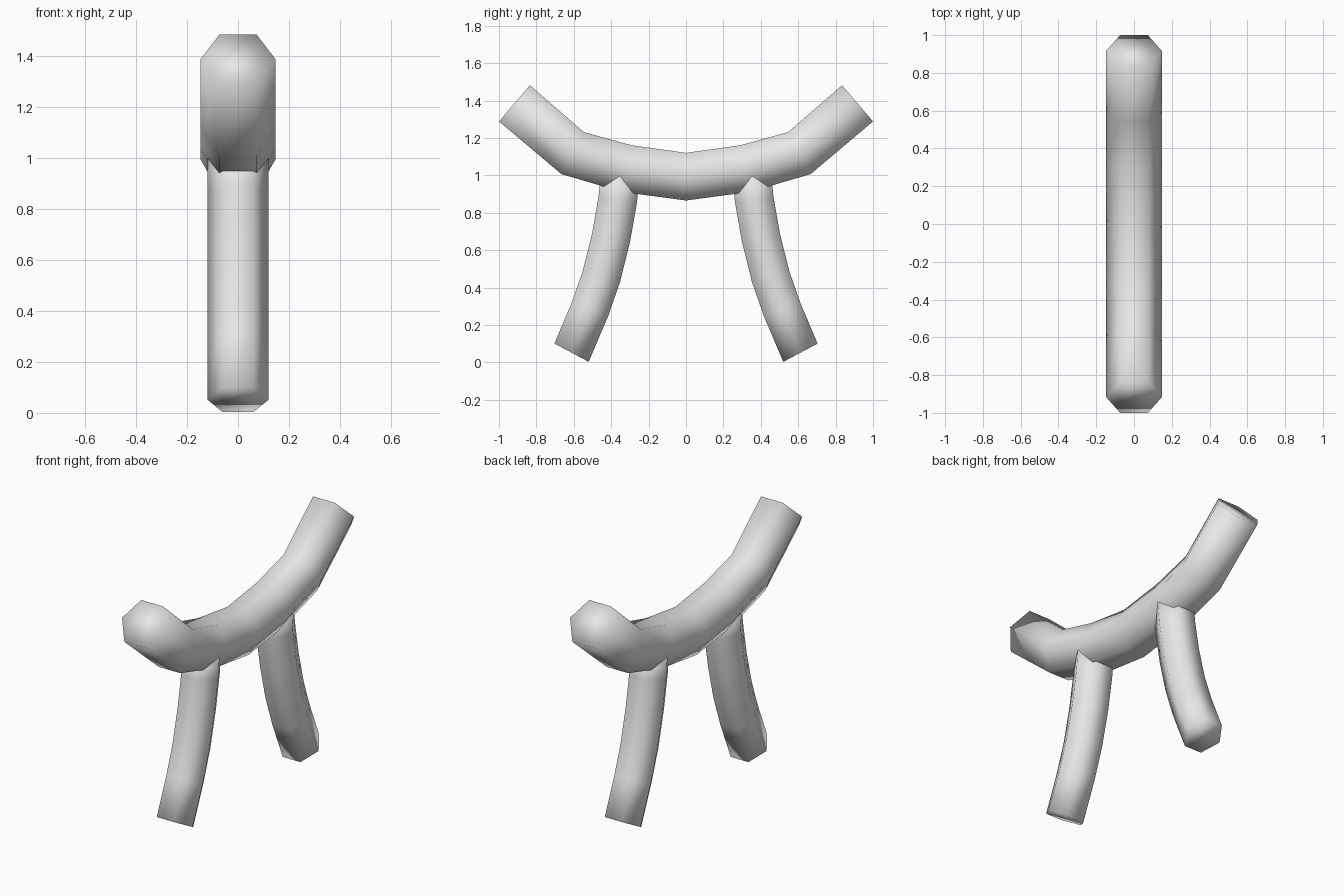
import bpy, bmesh, math
from mathutils import Vector

if "Cube" in bpy.data.objects:
    bpy.data.objects.remove(bpy.data.objects["Cube"], do_unlink=True)

grey = bpy.data.materials.new("plain_grey")
grey.diffuse_color = (0.8, 0.8, 0.8, 1)
grey.use_nodes = True
grey.node_tree.nodes["Principled BSDF"].inputs["Base Color"].default_value = (0.8, 0.8, 0.8, 1)

SIDES = 6


def tube(name, path, radius, start_tangent=None):
    """Capped six-sided tube along a (y, z) path, smooth all over."""
    pts = [Vector((0, y, z)) for y, z in path]
    steps = [(b - a).normalized() for a, b in zip(pts, pts[1:])]
    tangents = [steps[0]] + [(a + b).normalized() for a, b in zip(steps, steps[1:])] + [steps[-1]]
    if start_tangent:
        tangents[0] = Vector((0, *start_tangent)).normalized()
    across = Vector((1, 0, 0))
    bm = bmesh.new()
    rings = []
    for p, t in zip(pts, tangents):
        up = t.cross(across)
        angles = [math.tau * k / SIDES for k in range(SIDES)]
        rings.append([bm.verts.new(p + radius * (math.cos(a) * across + math.sin(a) * up))
                      for a in angles])
    for low, high in zip(rings, rings[1:]):
        for k in range(SIDES):
            n = (k + 1) % SIDES
            bm.faces.new((low[k], low[n], high[n], high[k]))
    bm.faces.new(rings[0])
    bm.faces.new(rings[-1])
    bmesh.ops.recalc_face_normals(bm, faces=bm.faces)
    for f in bm.faces:
        f.smooth = True
    mesh = bpy.data.meshes.new(name)
    bm.to_mesh(mesh)
    bm.free()
    mesh.materials.append(grey)
    obj = bpy.data.objects.new(name, mesh)
    bpy.context.collection.objects.link(obj)
    return obj


# Curved body with both ends raised
half = [(-0.917, 1.385), (-0.606, 1.119), (-0.315, 1.036)]
body_path = half + [(0, 0.993)] + [(-y, z) for y, z in reversed(half)]
tube("body", body_path, 0.147)

# Two splayed legs, mirrored front to back
leg_path = [(-0.612, 0.052), (-0.515, 0.28), (-0.452, 0.46),
            (-0.4, 0.67), (-0.365, 0.87), (-0.35, 1.02)]
for name, side in (("front_leg", 1), ("back_leg", -1)):
    tube(name, [(side * y, z) for y, z in leg_path], 0.12, (side * 0.47, 0.88))
